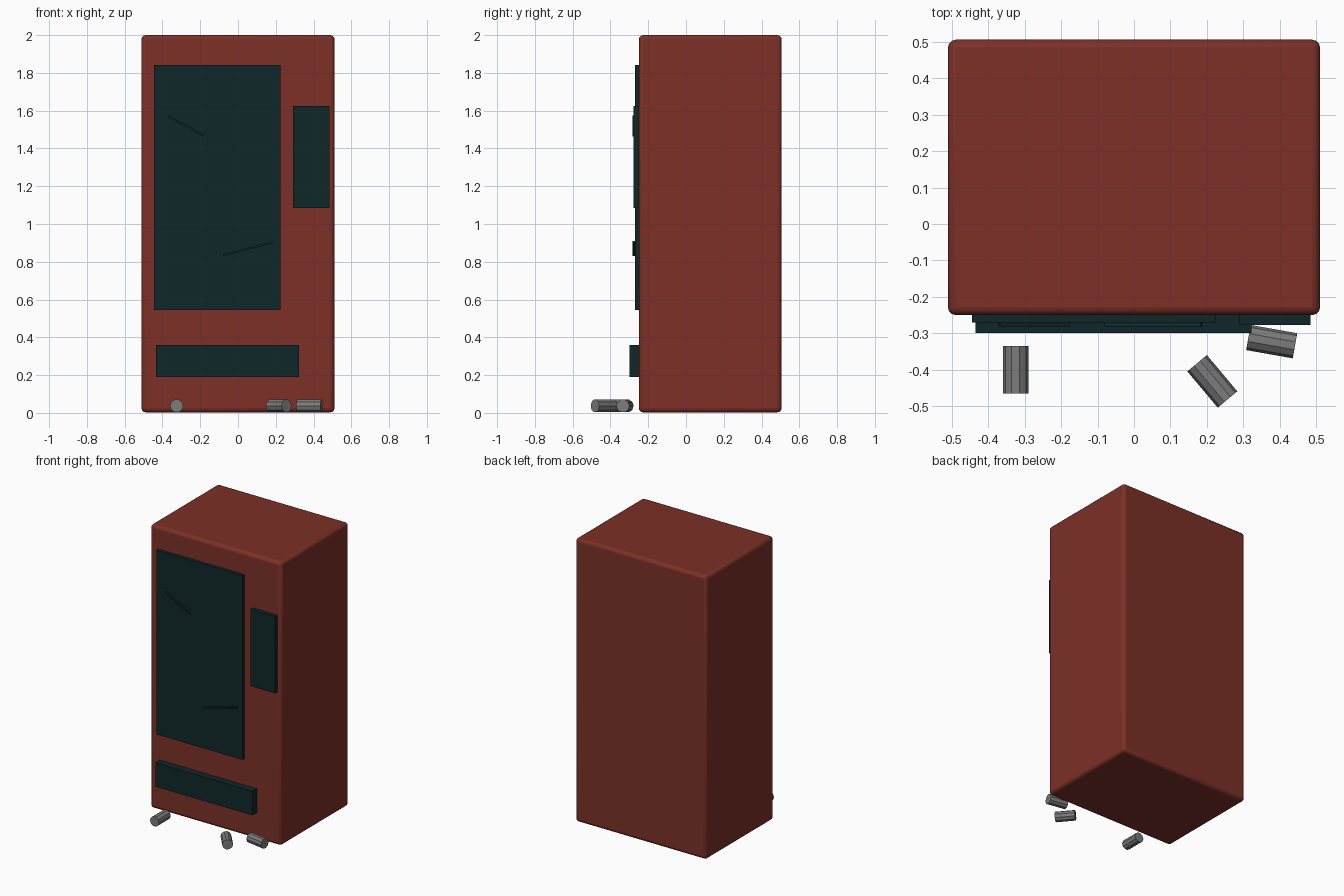
import bpy
from math import radians, atan2, hypot, pi

cube = bpy.data.objects.get("Cube")
if cube:
    bpy.data.objects.remove(cube, do_unlink=True)


def material(name, color):
    m = bpy.data.materials.new(name)
    m.use_nodes = True
    m.diffuse_color = (*color, 1)
    m.node_tree.nodes["Principled BSDF"].inputs["Base Color"].default_value = (*color, 1)
    return m


red = material("rust red paint", (0.2, 0.03, 0.02))
glass = material("dark teal glass", (0.005, 0.02, 0.022))
metal = material("grey metal", (0.2, 0.2, 0.2))


def finish(name, mat):
    ob = bpy.context.object
    ob.name = ob.data.name = name
    ob.data.materials.append(mat)
    return ob


def box(name, mat, x, y, z, tilt=0):
    """Box spanning the given (low, high) ranges, tilted about y."""
    spans = (x, y, z)
    bpy.ops.mesh.primitive_cube_add(size=1, location=[(a + b) / 2 for a, b in spans])
    ob = finish(name, mat)
    ob.scale = [b - a for a, b in spans]
    bpy.ops.object.transform_apply(location=False, rotation=False, scale=True)
    ob.rotation_euler.y = tilt
    return ob


# Cabinet with softly rounded edges
cabinet = box("cabinet", red, (-0.511, 0.511), (-0.25, 0.506), (0.003, 2.0))
bevel = cabinet.modifiers.new("rounded edges", "BEVEL")
bevel.width = 0.022
bevel.segments = 3
bpy.ops.object.shade_smooth_by_angle(angle=radians(40))

# Front panels, set slightly into the cabinet
box("display_window", glass, (-0.445, 0.225), (-0.271, -0.22), (0.545, 1.843))
box("control_panel", glass, (0.29, 0.484), (-0.277, -0.22), (1.085, 1.626))
box("dispenser_tray", glass, (-0.435, 0.322), (-0.299, -0.22), (0.19, 0.36))


# Thin cracks across the window
def crack(name, x1, z1, x2, z2):
    cx, cz, half = (x1 + x2) / 2, (z1 + z2) / 2, hypot(x2 - x1, z2 - z1) / 2
    box(name, glass, (cx - half, cx + half), (-0.283, -0.265),
        (cz - 0.005, cz + 0.005), -atan2(z2 - z1, x2 - x1))


crack("upper_crack", -0.37, 1.57, -0.18, 1.468)
crack("lower_crack", -0.08, 0.835, 0.185, 0.904)

# Cans lying on the ground
for i, (x, y, heading) in enumerate([(-0.325, -0.4, -90), (0.215, -0.432, -50), (0.378, -0.323, -10)]):
    bpy.ops.mesh.primitive_cylinder_add(vertices=10, radius=0.035, depth=0.13, location=(x, y, 0.037),
                                        rotation=(0, pi / 2, radians(heading)))
    finish(f"can_{i + 1}", metal)
